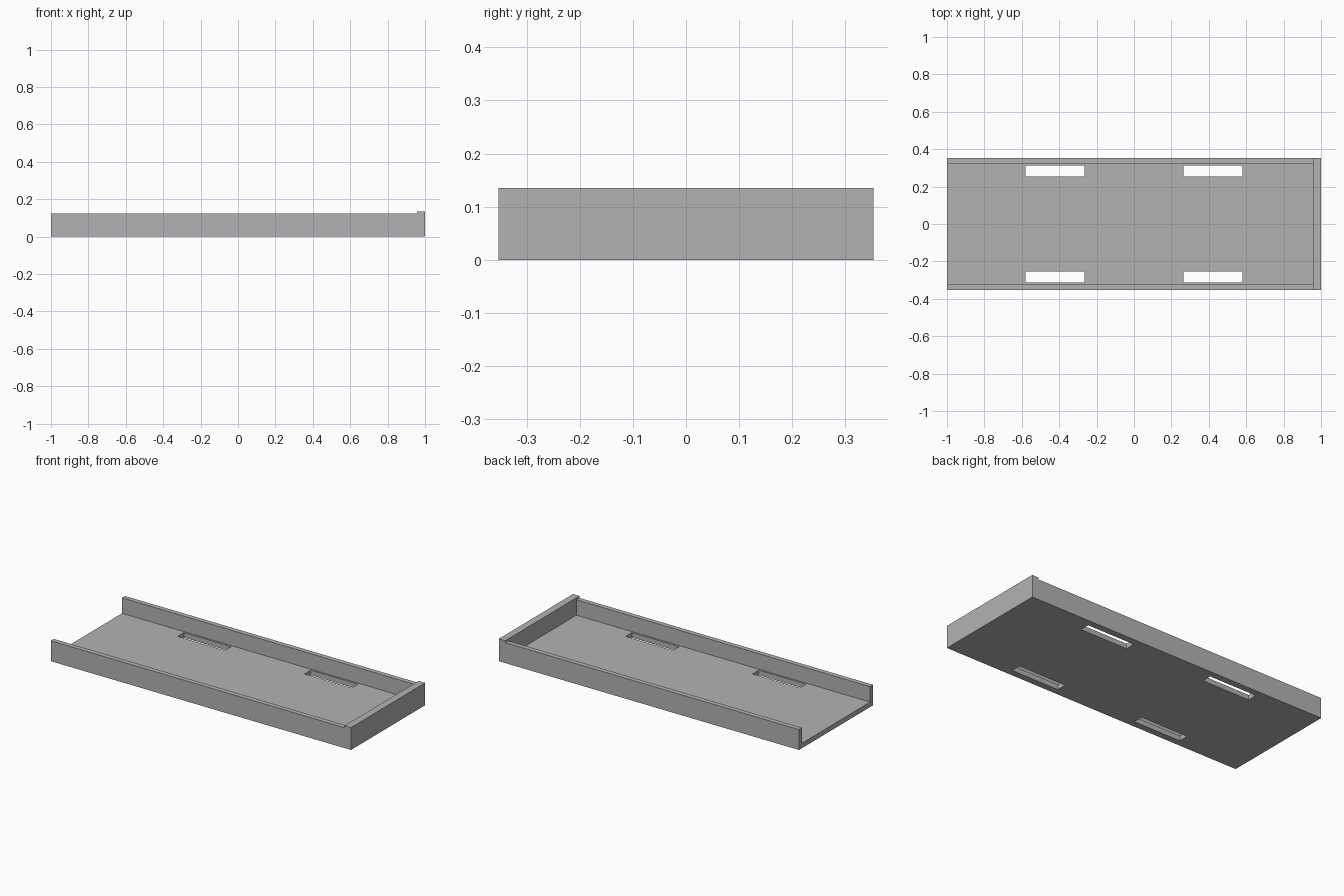
import bpy, bmesh
from mathutils import Vector

if "Cube" in bpy.data.objects:
    bpy.data.objects.remove(bpy.data.objects["Cube"], do_unlink=True)

HALF_W, WALL, FLOOR = 0.353, 0.029, 0.03
SIDE_H, END_H, END_X = 0.123, 0.135, 0.957

grey = bpy.data.materials.new("grey")
grey.use_nodes = True
grey.diffuse_color = (0.45, 0.45, 0.45, 1)
grey.node_tree.nodes["Principled BSDF"].inputs["Base Color"].default_value = grey.diffuse_color


def extrude_profile(name, profile, y0, y1):
    """Extrude an (x, z) outline from y0 to y1."""
    bm = bmesh.new()
    face = bm.faces.new([bm.verts.new((x, y0, z)) for x, z in profile])
    out = bmesh.ops.extrude_face_region(bm, geom=[face])
    moved = [g for g in out["geom"] if isinstance(g, bmesh.types.BMVert)]
    bmesh.ops.translate(bm, verts=moved, vec=Vector((0, y1 - y0, 0)))
    bmesh.ops.recalc_face_normals(bm, faces=bm.faces)
    mesh = bpy.data.meshes.new(name)
    bm.to_mesh(mesh)
    bm.free()
    mesh.materials.append(grey)
    obj = bpy.data.objects.new(name, mesh)
    bpy.context.collection.objects.link(obj)
    return obj


def box(name, x0, x1, y0, y1, z0, z1):
    return extrude_profile(name, [(x0, z0), (x1, z0), (x1, z1), (x0, z1)], y0, y1)


# Solid body with the raised end stop
tray = extrude_profile("tray", [(-1, 0), (1, 0), (1, END_H), (END_X, END_H),
                                (END_X, SIDE_H), (-1, SIDE_H)], -HALF_W, HALF_W)

# Pocket, open at the left-hand end, and four strap slots through the floor
inner = HALF_W - WALL
cutters = [box("pocket_cutter", -1.2, END_X, -inner, inner, FLOOR, 0.3)]
for sx in (-1, 1):
    for sy in (-1, 1):
        xs = sorted((sx * 0.265, sx * 0.58))
        ys = sorted((sy * 0.254, sy * 0.313))
        cutters.append(box("slot_cutter", *xs, *ys, -0.1, 0.08))

# Cut, then drop the cutters
bpy.context.view_layer.objects.active = tray
for cutter in cutters:
    cutter.hide_render = True
    mod = tray.modifiers.new("cut", "BOOLEAN")
    mod.operation = "DIFFERENCE"
    mod.solver = "EXACT"
    mod.object = cutter
    bpy.ops.object.modifier_apply(modifier=mod.name)
    bpy.data.objects.remove(cutter, do_unlink=True)
